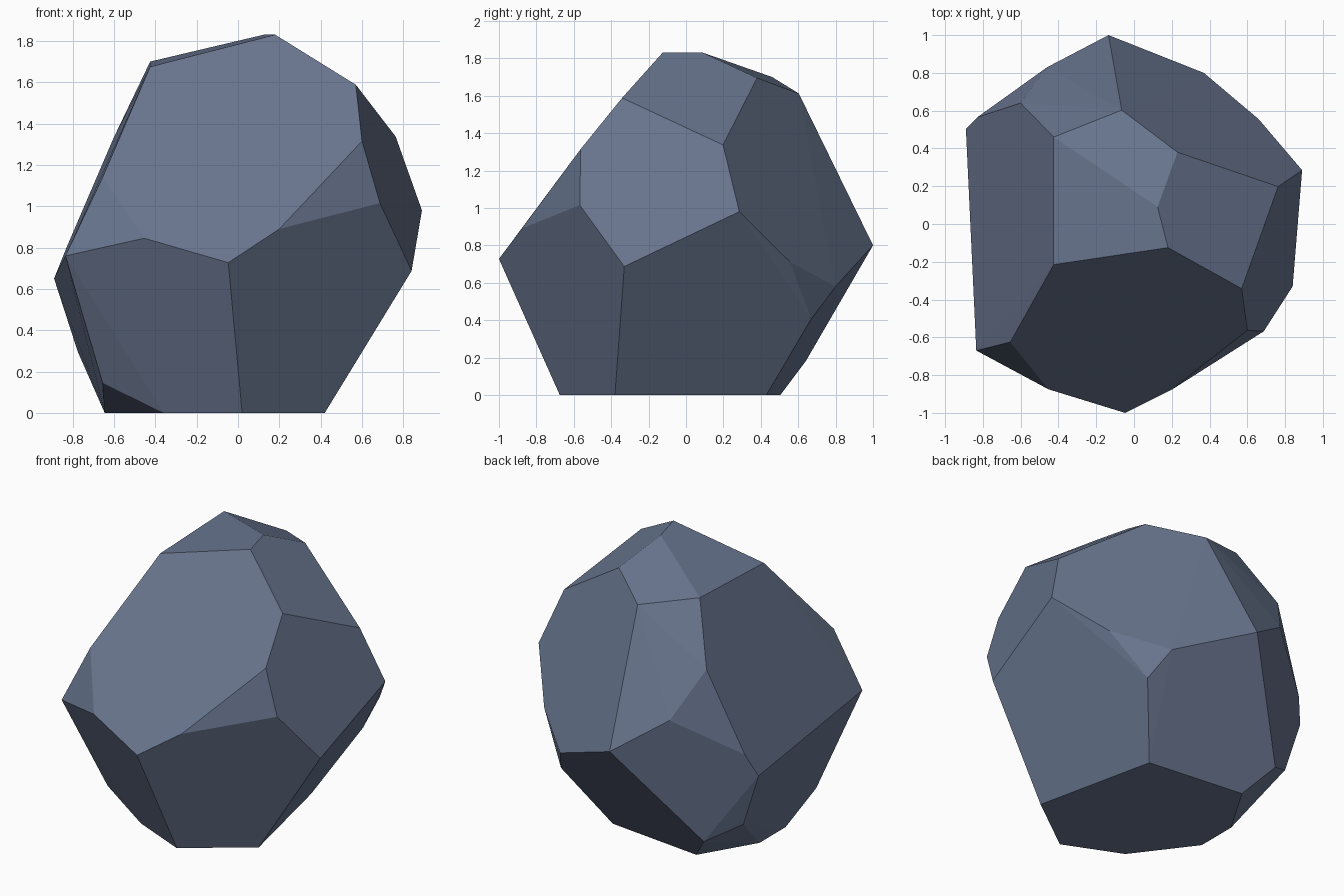
import bpy
import bmesh
import math

# Corner points of the faceted boulder, grouped in bands from bottom to top
BASE = [(0.42, -0.38), (0.02, -0.675), (-0.36, -0.51), (-0.645, -0.13),
        (-0.645, 0.145), (-0.43, 0.505), (0.24, 0.43)]
LOW = [(-0.655, -0.44, 0.145), (-0.58, 0.64, 0.18), (-0.775, 0.50, 0.295),
       (0.455, 0.67, 0.407)]
WAIST = [(-0.135, 1.0, 0.80), (0.37, 0.80, 0.58), (0.66, 0.555, 0.712),
         (0.89, 0.285, 0.98), (0.84, -0.33, 0.687), (0.687, -0.568, 1.015),
         (0.20, -0.877, 0.89), (-0.047, -1.0, 0.727), (-0.453, -0.875, 0.845),
         (-0.835, -0.67, 0.76), (-0.89, 0.505, 0.65), (-0.83, 0.565, 0.80)]
SHOULDER = [(0.60, -0.563, 1.315), (-0.655, -0.625, 1.14), (-0.60, 0.64, 1.335),
            (-0.46, 0.83, 1.03), (0.57, -0.342, 1.588), (0.763, 0.198, 1.337)]
CROWN = [(-0.425, 0.46, 1.70), (-0.065, 0.603, 1.612), (0.23, 0.38, 1.695),
         (0.125, 0.09, 1.83), (0.18, -0.125, 1.83), (-0.425, -0.215, 1.675)]

# Convex body stretched over the corner points
bm = bmesh.new()
for co in [(x, y, 0) for x, y in BASE] + LOW + WAIST + SHOULDER + CROWN:
    bm.verts.new(co)
hull = bmesh.ops.convex_hull(bm, input=bm.verts[:])
loose = [v for v in bm.verts if not v.link_faces]
bmesh.ops.delete(bm, geom=loose, context='VERTS')

# Merge hull triangles into broad flat facets
bmesh.ops.dissolve_limit(bm, angle_limit=math.radians(2.0),
                         verts=bm.verts[:], edges=bm.edges[:])
bmesh.ops.recalc_face_normals(bm, faces=bm.faces[:])

mesh = bpy.data.meshes.new("boulder")
bm.to_mesh(mesh)
bm.free()
boulder = bpy.data.objects.new("boulder", mesh)
bpy.context.collection.objects.link(boulder)

# Slate stone colour
stone = bpy.data.materials.new("slate_blue_stone")
stone.diffuse_color = (0.14, 0.18, 0.275, 1.0)
mesh.materials.append(stone)
